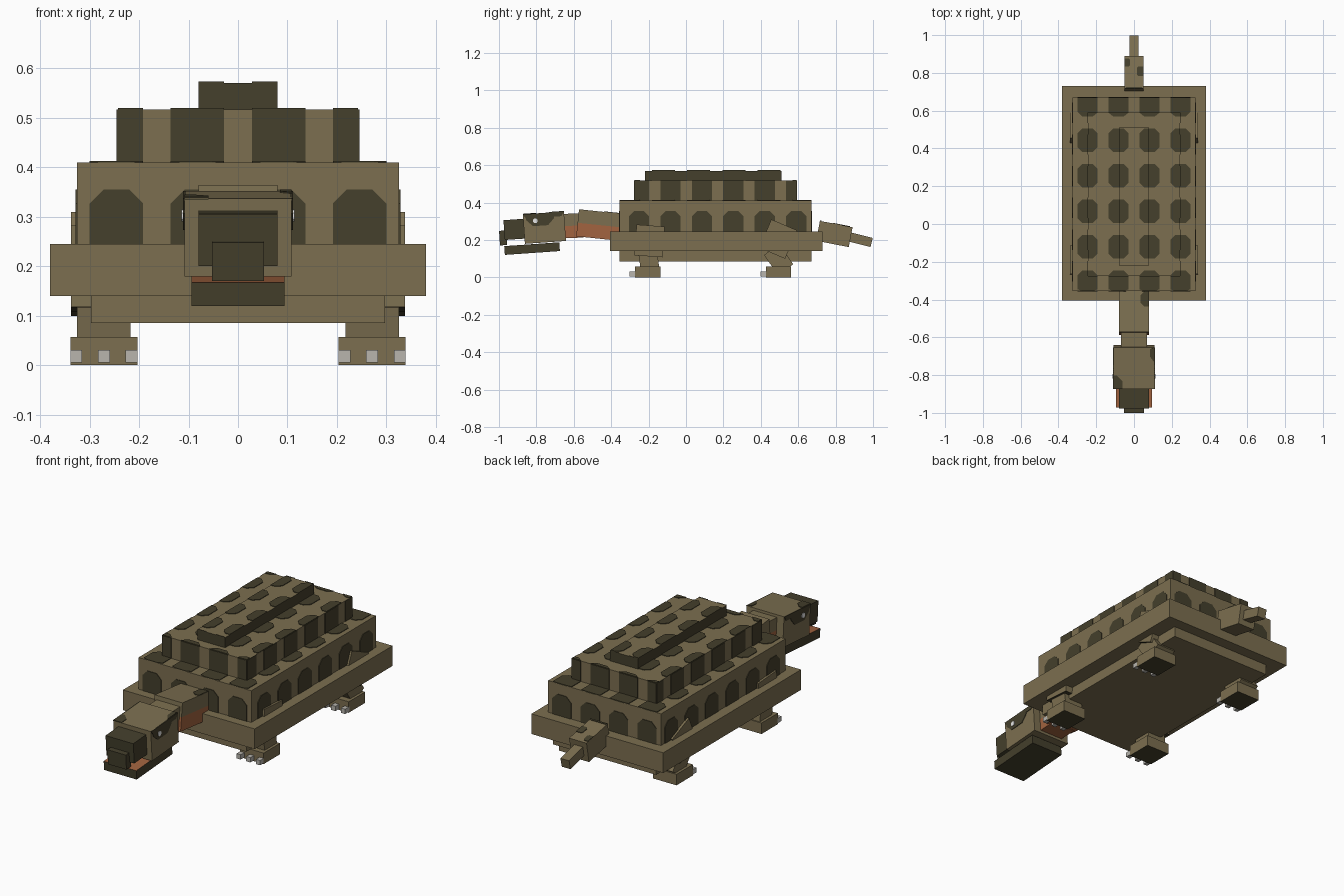
import bpy, bmesh
from math import radians
from mathutils import Matrix, Vector

if "Cube" in bpy.data.objects:
    bpy.data.objects.remove(bpy.data.objects["Cube"], do_unlink=True)


def material(name, rgb):
    m = bpy.data.materials.new(name)
    m.use_nodes = True
    m.diffuse_color = (*rgb, 1)
    m.node_tree.nodes["Principled BSDF"].inputs["Base Color"].default_value = (*rgb, 1)
    return m


OLIVE = material("olive", (0.20, 0.158, 0.08))
DARK = material("dark_olive", (0.058, 0.050, 0.025))
ORANGE = material("throat_orange", (0.36, 0.125, 0.05))
GREY = material("claw_grey", (0.48, 0.46, 0.42))
WHITE = material("eye_white", (0.8, 0.8, 0.8))


def finish(name, bm, mats, matrix=None):
    bmesh.ops.recalc_face_normals(bm, faces=bm.faces)
    mesh = bpy.data.meshes.new(name)
    bm.to_mesh(mesh)
    bm.free()
    for m in mats:
        mesh.materials.append(m)
    ob = bpy.data.objects.new(name, mesh)
    bpy.context.collection.objects.link(ob)
    if matrix:
        ob.matrix_world = matrix
    return ob


def box(name, center, size, mats=(OLIVE,), tilt=0, rule=None, cut=None):
    """Block tilted about x; rule(face) picks the material, cut splits it at a local height."""
    bm = bmesh.new()
    bmesh.ops.create_cube(bm, size=1, matrix=Matrix.Diagonal((*size, 1)))
    if cut is not None:
        bmesh.ops.bisect_plane(bm, geom=bm.verts[:] + bm.edges[:] + bm.faces[:],
                               plane_co=(0, 0, cut), plane_no=(0, 0, 1))
    bm.normal_update()
    if rule:
        for f in bm.faces:
            f.material_index = int(rule(f))
    matrix = Matrix.Translation(center) @ Matrix.Rotation(radians(tilt), 4, 'X')
    finish(name, bm, mats, matrix)
    return matrix


def patches(name, to3d, normal, rects, clip, chamfer, mat=DARK, matrix=None, hole=None):
    """Thin chamfered plates on one flat face, each rect (u0, u1, v0, v1) trimmed to clip."""
    bm = bmesh.new()
    n = Vector(normal) * 0.003
    for u0, u1, v0, v1 in rects:
        if hole and u0 > hole[0] and u1 < hole[1] and v0 > hole[2] and v1 < hole[3]:
            continue
        c = chamfer
        ring = [(u0 + c, v0), (u1 - c, v0), (u1, v0 + c), (u1, v1 - c),
                (u1 - c, v1), (u0 + c, v1), (u0, v1 - c), (u0, v0 + c)]
        pts = []
        for u, v in ring:
            p = (min(max(u, clip[0]), clip[1]), min(max(v, clip[2]), clip[3]))
            if p not in pts:
                pts.append(p)
        if len(pts) < 3:
            continue
        face = bm.faces.new([bm.verts.new(Vector(to3d(*p)) - n) for p in pts])
        grown = bmesh.ops.extrude_face_region(bm, geom=[face])["geom"]
        bmesh.ops.translate(bm, vec=n * 2,
                            verts=[g for g in grown if isinstance(g, bmesh.types.BMVert)])
    finish(name, bm, [mat], matrix)


def side_up(f):
    return f.normal.z < 0.5


def bottom(f):
    return f.normal.z < -0.5


# Shell tiers: half width, front, back, bottom, top
tiers = {
    "belly_plate": (0.297, -0.355, 0.67, 0.085, 0.14),
    "shell_rim": (0.38, -0.405, 0.73, 0.14, 0.245),
    "lower_shell": (0.325, -0.355, 0.67, 0.245, 0.41),
    "upper_shell": (0.243, -0.275, 0.59, 0.41, 0.517),
    "shell_ridge": (0.08, -0.22, 0.51, 0.517, 0.57),
}
for name, (w, y0, y1, z0, z1) in tiers.items():
    ridge = name == "shell_ridge"
    box(name, (0, (y0 + y1) / 2, (z0 + z1) / 2), (2 * w, y1 - y0, z1 - z0),
        (OLIVE, DARK), rule=side_up if ridge else None)

# Shell markings, on a regular grid
cols = [(c - 0.054, c + 0.054) for c in (-0.246, -0.082, 0.082, 0.246)]
side_rows = [(-0.305 + 0.168 * i, -0.197 + 0.168 * i) for i in range(6)]
top_rows = [(-0.37 + 0.188 * i, -0.247 + 0.188 * i) for i in range(6)]
top_spots = [(*c, *r) for c in cols for r in top_rows]
holes = {"lower_shell": (-0.243, 0.243, -0.275, 0.59),
         "upper_shell": (-0.08, 0.08, -0.22, 0.51), "shell_ridge": None}
for name, hole in holes.items():
    w, y0, y1, z0, z1 = tiers[name]
    patches(name + "_top_spots", lambda u, v: (u, v, z1), (0, 0, 1),
            top_spots, (-w, w, y0, y1), 0.025, hole=hole)

for name, low, high, chamfer in (("lower_shell", 0.215, 0.355, 0.028),
                                 ("upper_shell", 0.38, 0.55, 0.0)):
    w, y0, y1, z0, z1 = tiers[name]
    for end, y, d in (("front", y0, -1), ("back", y1, 1)):
        patches(f"{name}_{end}_marks", lambda u, v: (u, y, v), (0, d, 0),
                [(*c, low, high) for c in cols], (-w, w, z0, z1), chamfer)
    for side, s in (("left", 1), ("right", -1)):
        patches(f"{name}_{side}_marks", lambda u, v: (s * w, u, v), (s, 0, 0),
                [(*r, low, high) for r in side_rows], (y0, y1, z0, z1), chamfer)

# Legs: thigh, shin, foot and three claws each
legs = {
    "front": dict(thigh=(-0.195, 0.195), thigh_tilt=-4, shin=(-0.20, 0.10), shin_tilt=8, foot=-0.205),
    "back": dict(thigh=(0.493, 0.205), thigh_tilt=-23, shin=(0.495, 0.095), shin_tilt=35, foot=0.495),
}
for end, g in legs.items():
    for side, s in (("left", 1), ("right", -1)):
        x, tag = 0.271 * s, f"{end}_{side}"
        box(tag + "_thigh", (x, *g["thigh"]), (0.133, 0.15, 0.165), (OLIVE, DARK), g["thigh_tilt"], bottom)
        box(tag + "_shin", (x, *g["shin"]), (0.108, 0.10, 0.13), (OLIVE,), g["shin_tilt"])
        box(tag + "_foot", (x, g["foot"], 0.029), (0.136, 0.135, 0.057), (OLIVE, DARK), 0, bottom)
        for i in (-1, 0, 1):
            box(f"{tag}_claw_{i + 2}", (x + 0.056 * i, g["foot"] - 0.08, 0.018),
                (0.024, 0.035, 0.025), (GREY,))


# Neck with an orange throat
def below(f):
    return f.calc_center_median().z < 0.0


neck = box("neck_base", (0, -0.465, 0.28), (0.16, 0.23, 0.145), (OLIVE, ORANGE), -6, below, 0)
box("neck_front", (0, -0.61, 0.276), (0.136, 0.12, 0.13), (OLIVE, ORANGE), 2, below, 0)
patches("neck_blotch", lambda u, v: (u, v, 0.0725), (0, 0, 1),
        [(0.035, 0.1, 0.02, 0.10)], (-0.08, 0.08, -0.115, 0.115), 0.02, matrix=neck)

# Head with dark markings and eyes
head = box("head", (0, -0.757, 0.266), (0.216, 0.22, 0.158), (OLIVE,), 4)
area = (-0.11, 0.11, -0.079, 0.079)
for side, s in (("left", 1), ("right", -1)):
    patches(side + "_eye_patch", lambda u, v: (0.108 * s, u, v), (s, 0, 0),
            [(-0.095, 0.055, 0.012, 0.16), (-0.13, 0.13, 0.055, 0.16)], area, 0.035, matrix=head)
    patches(side + "_eye", lambda u, v: (0.111 * s, u, v), (s, 0, 0),
            [(-0.058, -0.034, 0.028, 0.052)], area, 0.006, WHITE, head)
patches("head_top_blotches", lambda u, v: (u, v, 0.079), (0, 0, 1),
        [(-0.16, -0.06, -0.14, -0.04), (0.085, 0.15, 0.03, 0.13)],
        (-0.108, 0.108, -0.11, 0.11), 0.03, matrix=head)

# Snout and open jaw
box("snout", (0, -0.915, 0.257), (0.16, 0.115, 0.106), (DARK,), 4)
box("beak_tip", (0, -0.978, 0.211), (0.106, 0.038, 0.078), (DARK,), 4)
box("lower_jaw", (0, -0.823, 0.154), (0.188, 0.295, 0.047), (DARK, ORANGE), 4,
    lambda f: f.normal.z > 0.5)

# Tail
tail = box("tail_base", (0, 0.793, 0.232), (0.1, 0.178, 0.108), (OLIVE,), -11)
box("tail_tip", (0, 0.932, 0.202), (0.05, 0.125, 0.05), (OLIVE,), -14)
patches("tail_blotches", lambda u, v: (u, v, 0.054), (0, 0, 1),
        [(-0.06, -0.02, 0.03, 0.075), (0.015, 0.06, -0.02, 0.03), (-0.05, 0.05, -0.1, -0.08)],
        (-0.05, 0.05, -0.089, 0.089), 0.008, matrix=tail)
